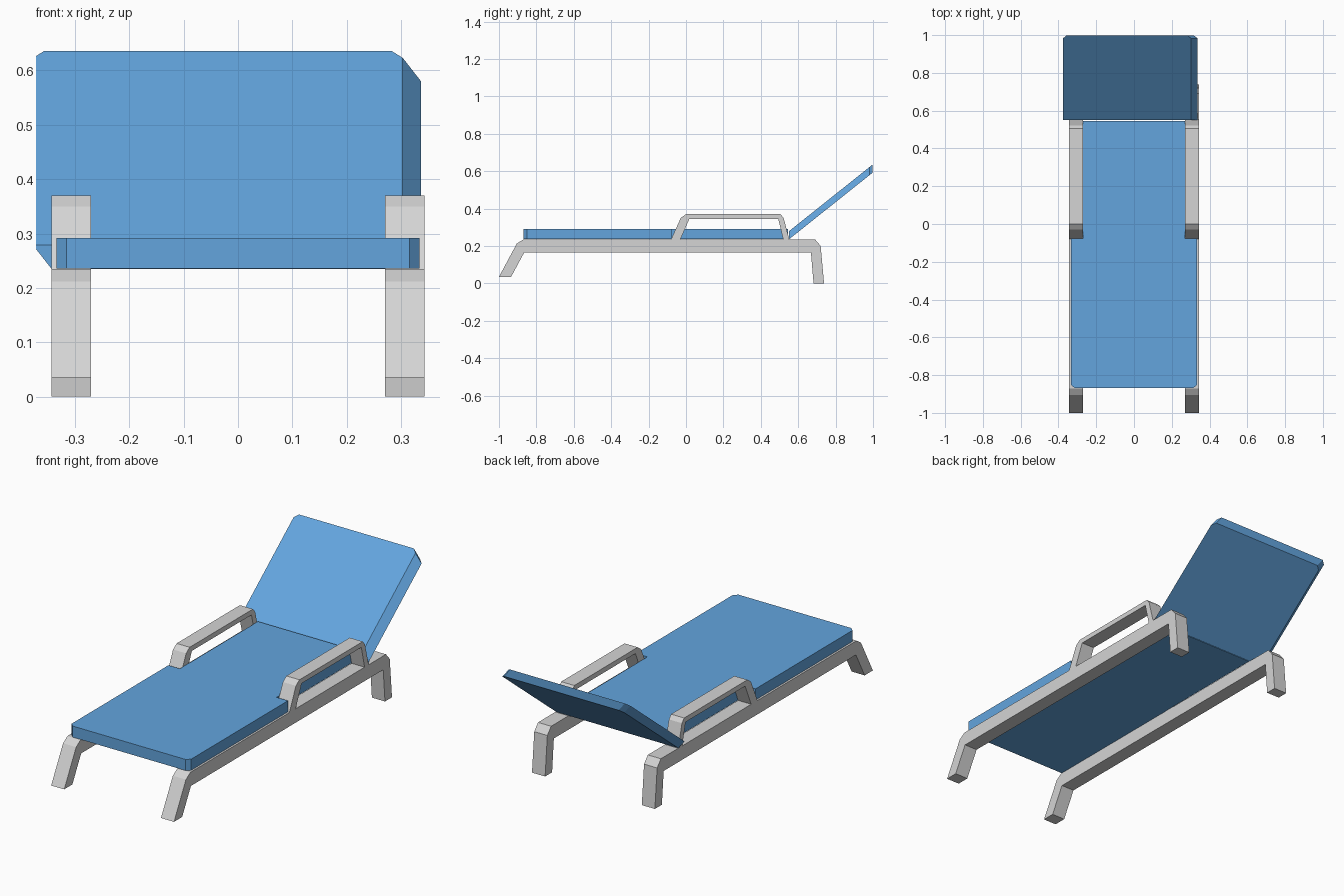
import bpy, bmesh
from mathutils import Vector

if "Cube" in bpy.data.objects:
    bpy.data.objects.remove(bpy.data.objects["Cube"])


def material(name, rgb):
    m = bpy.data.materials.new(name)
    m.diffuse_color = (*rgb, 1)
    m.use_nodes = True
    m.node_tree.nodes["Principled BSDF"].inputs["Base Color"].default_value = m.diffuse_color
    return m


BLUE = material("blue cushion", (0.125, 0.375, 0.73))
GREY = material("light grey frame", (0.66, 0.66, 0.66))


def prism(name, points, offset, mat):
    """Extrude a closed outline of 3D points along an offset vector."""
    bm = bmesh.new()
    face = bm.faces.new([bm.verts.new(p) for p in points])
    ext = bmesh.ops.extrude_face_region(bm, geom=[face])
    moved = [g for g in ext["geom"] if isinstance(g, bmesh.types.BMVert)]
    bmesh.ops.translate(bm, verts=moved, vec=offset)
    bmesh.ops.recalc_face_normals(bm, faces=bm.faces)
    mesh = bpy.data.meshes.new(name)
    bm.to_mesh(mesh)
    bm.free()
    mesh.materials.append(mat)
    ob = bpy.data.objects.new(name, mesh)
    bpy.context.collection.objects.link(ob)
    return ob


# Side profiles (y, z)
RAIL = [(-1, 0.035), (-0.935, 0.035), (-0.865, 0.165), (0.668, 0.165),
        (0.682, 0), (0.738, 0), (0.72, 0.2), (0.69, 0.235),
        (-0.87, 0.235), (-0.905, 0.212)]
ARM = [(-0.08, 0.235), (-0.028, 0.35), (0, 0.37), (0.505, 0.37),
       (0.522, 0.35), (0.552, 0.235), (0.52, 0.235), (0.493, 0.345),
       (0.018, 0.345), (-0.03, 0.235)]

# Leg rails and armrests on both sides
for side, x in (("left", -0.343), ("right", 0.27)):
    for part, profile in (("leg_rail", RAIL), ("armrest", ARM)):
        prism(f"{side}_{part}", [(x, y, z) for y, z in profile], (0.073, 0, 0), GREY)

# Seat cushion: clipped front corners, narrowed between the armrests
half = [(0.315, -0.868), (0.334, -0.85), (0.334, -0.078), (0.27, -0.078), (0.27, 0.545)]
outline = half + [(-x, y) for x, y in reversed(half)]
prism("seat_cushion", [(x, y, 0.236) for x, y in outline], (0, 0, 0.056), BLUE)

# Reclined back cushion: outline in its own plane, clipped top corners
base, top = Vector((0, 0.55, 0.235)), Vector((0, 0.998, 0.592))
up = top - base
half = [(0.34, 0), (0.34, 0.965), (0.32, 1)]
outline = half + [(-x, t) for x, t in reversed(half)]
points = [base + up * t + Vector((x - 0.003, 0, 0)) for x, t in outline]
prism("back_cushion", points, (-0.034, 0.0, 0.0435), BLUE)
